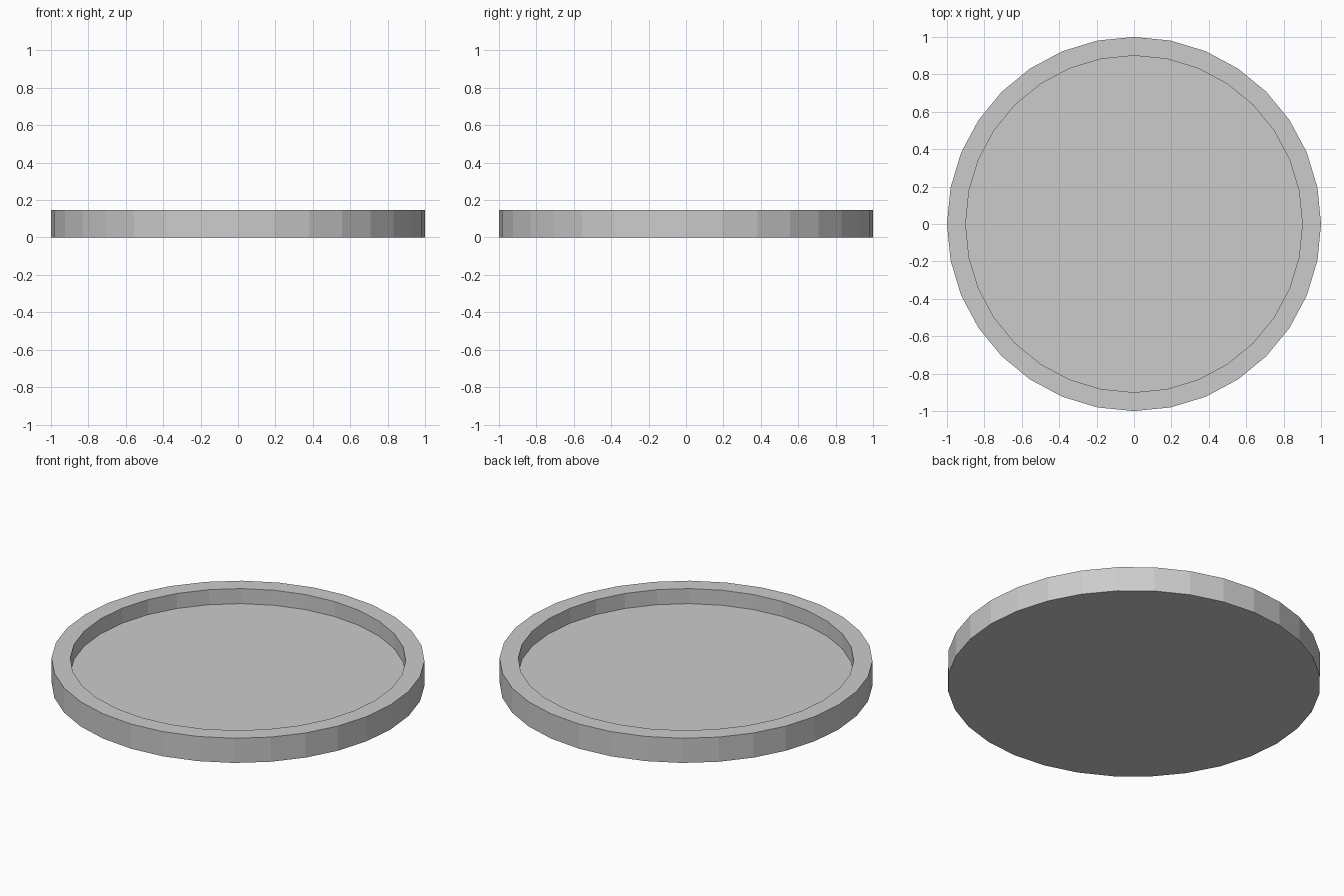
import bpy, bmesh, math

if "Cube" in bpy.data.objects:
    bpy.data.objects.remove(bpy.data.objects["Cube"])

SIDES = 32
# Profile (radius, height): outer base, outer rim, inner rim, recessed floor
PROFILE = [(1.0, 0.0), (1.0, 0.146), (0.9, 0.146), (0.9, 0.057)]

bm = bmesh.new()


def ring(radius, z):
    return [bm.verts.new((radius * math.cos(math.tau * i / SIDES),
                          radius * math.sin(math.tau * i / SIDES), z))
            for i in range(SIDES)]


rings = [ring(r, z) for r, z in PROFILE]

# Outer wall, flat rim and inner wall
for a, b in zip(rings, rings[1:]):
    for i in range(SIDES):
        j = (i + 1) % SIDES
        bm.faces.new((a[i], a[j], b[j], b[i]))

# Underside and tray floor
bm.faces.new(rings[0][::-1])
bm.faces.new(rings[-1])

bmesh.ops.recalc_face_normals(bm, faces=bm.faces)
mesh = bpy.data.meshes.new("round_tray")
bm.to_mesh(mesh)
bm.free()
bpy.context.collection.objects.link(bpy.data.objects.new("round_tray", mesh))
